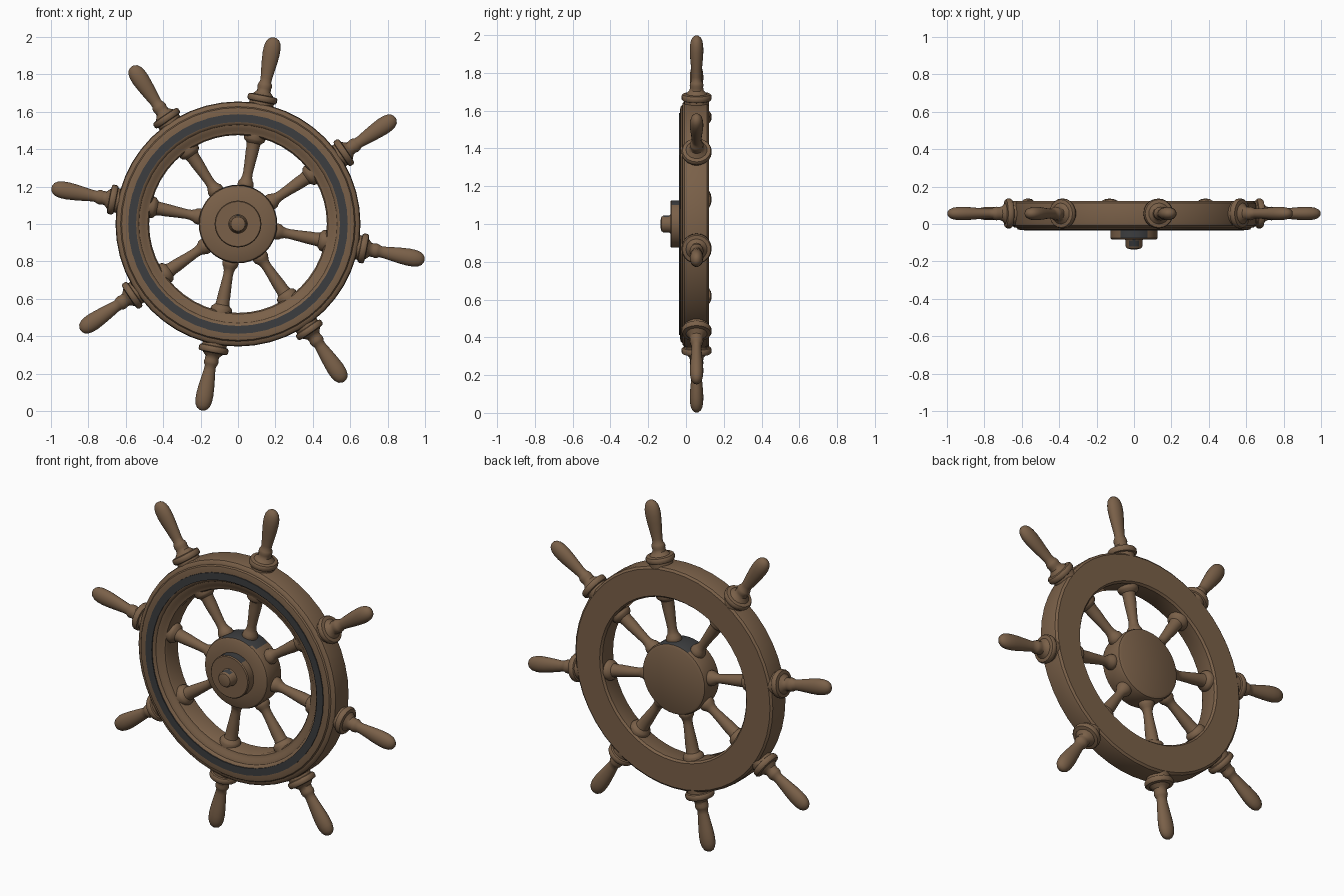
import bpy, bmesh, math
from mathutils import Matrix, Vector

if "Cube" in bpy.data.objects:
    bpy.data.objects.remove(bpy.data.objects["Cube"])


def material(name, rgb):
    m = bpy.data.materials.new(name)
    m.diffuse_color = (*rgb, 1)
    m.use_nodes = True
    m.node_tree.nodes["Principled BSDF"].inputs["Base Color"].default_value = m.diffuse_color
    return m


WOOD = material("brown wood", (0.195, 0.118, 0.066))
IRON = material("dark grey metal", (0.045, 0.047, 0.05))
CENTRE = Vector((0, 0, 1))
SPOKE_Y = 0.056


def lathe(name, profile, mat, place, segs, closed=False, flat=None):
    """Turn (radius, height) points about local z, then place the result."""
    bm = bmesh.new()
    rings = []
    for r, h in profile:
        if r < 1e-6:
            rings.append([bm.verts.new((0, 0, h))])
            continue
        ky = flat(h) if flat else 1
        rings.append([bm.verts.new((r * math.cos(2 * math.pi * i / segs),
                                    ky * r * math.sin(2 * math.pi * i / segs), h))
                      for i in range(segs)])
    pairs = list(zip(rings, rings[1:]))
    if closed:
        pairs.append((rings[-1], rings[0]))
    for a, b in pairs:
        for i in range(segs):
            j = (i + 1) % segs
            if len(a) == 1:
                bm.faces.new((a[0], b[i], b[j]))
            elif len(b) == 1:
                bm.faces.new((a[i], b[0], a[j]))
            else:
                bm.faces.new((a[i], a[j], b[j], b[i]))
    bm.transform(place)
    bmesh.ops.recalc_face_normals(bm, faces=bm.faces[:])
    me = bpy.data.meshes.new(name)
    bm.to_mesh(me)
    bm.free()
    ob = bpy.data.objects.new(name, me)
    bpy.context.collection.objects.link(ob)
    me.materials.append(mat)
    bpy.ops.object.select_all(action='DESELECT')
    ob.select_set(True)
    bpy.context.view_layer.objects.active = ob
    bpy.ops.object.shade_smooth_by_angle(angle=math.radians(35))
    return ob


# local z -> world +y (profile heights are world y values)
AXLE = Matrix.Translation(CENTRE) @ Matrix.Rotation(-math.pi / 2, 4, 'X')

# rim with stepped front moulding and plain back
lathe("rim", [
    (0.475, 0.11), (0.485, 0.122), (0.64, 0.122), (0.652, 0.112), (0.655, 0.10),
    (0.655, 0.01), (0.651, -0.008), (0.640, -0.018), (0.628, -0.020), (0.622, -0.028),
    (0.610, -0.031), (0.548, -0.031), (0.538, -0.028), (0.530, -0.018),
    (0.512, -0.014), (0.500, -0.004), (0.482, 0.0), (0.475, 0.01)],
    WOOD, AXLE, 48, closed=True)

# dark inlaid band on the rim front
lathe("rim_band", [(0.545, -0.029), (0.545, -0.036), (0.587, -0.036), (0.587, -0.029)],
      IRON, AXLE, 48, closed=True)

# hub with front disc and rounded boss
hub = lathe("hub", [
    (0, 0.122), (0.19, 0.122), (0.204, 0.115), (0.21, 0.10), (0.21, -0.005),
    (0.205, -0.018), (0.195, -0.024), (0.125, -0.03), (0.125, -0.076), (0.120, -0.082),
    (0.050, -0.082), (0.046, -0.088), (0.045, -0.120), (0.038, -0.130), (0.02, -0.135),
    (0, -0.135)], WOOD, AXLE, 40)
# dark upper edge of the hub and its disc
hub.data.materials.append(IRON)
for p in hub.data.polygons:
    if p.normal.z > 0.82:
        p.material_index = 1

SPOKE = [(0, 0.19), (0.040, 0.195), (0.044, 0.212), (0.041, 0.228), (0.032, 0.242),
         (0.027, 0.258), (0.026, 0.28), (0.029, 0.33), (0.034, 0.39), (0.035, 0.425),
         (0.038, 0.440), (0.053, 0.452), (0.058, 0.462), (0.058, 0.485), (0, 0.485)]
HANDLE = [(0, 0.635), (0.066, 0.635), (0.066, 0.664), (0.075, 0.667), (0.080, 0.675),
          (0.080, 0.691), (0.075, 0.699), (0.056, 0.702), (0.046, 0.712),
          (0.037, 0.722), (0.036, 0.738), (0.039, 0.750), (0.036, 0.764), (0.030, 0.774),
          (0.031, 0.795), (0.037, 0.84), (0.043, 0.89), (0.046, 0.93), (0.045, 0.962),
          (0.039, 0.988), (0.028, 1.005), (0.014, 1.014), (0, 1.016)]


def flatten(h):
    # grips are slightly flattened front to back
    return 1 - 0.22 * min(1, max(0, (h - 0.72) / 0.1))


# eight turned spokes and grips
for k in range(8):
    a = math.radians(79 + 45 * k)
    out = Vector((math.cos(a), 0, math.sin(a)))
    side = Vector((-math.sin(a), 0, math.cos(a)))
    depth = out.cross(side)
    rot = Matrix((side, depth, out)).transposed().to_4x4()
    place = Matrix.Translation(CENTRE + Vector((0, SPOKE_Y, 0))) @ rot
    lathe(f"spoke_{k + 1}", SPOKE, WOOD, place, 20)
    lathe(f"handle_{k + 1}", HANDLE, WOOD, place, 20, flat=flatten)
